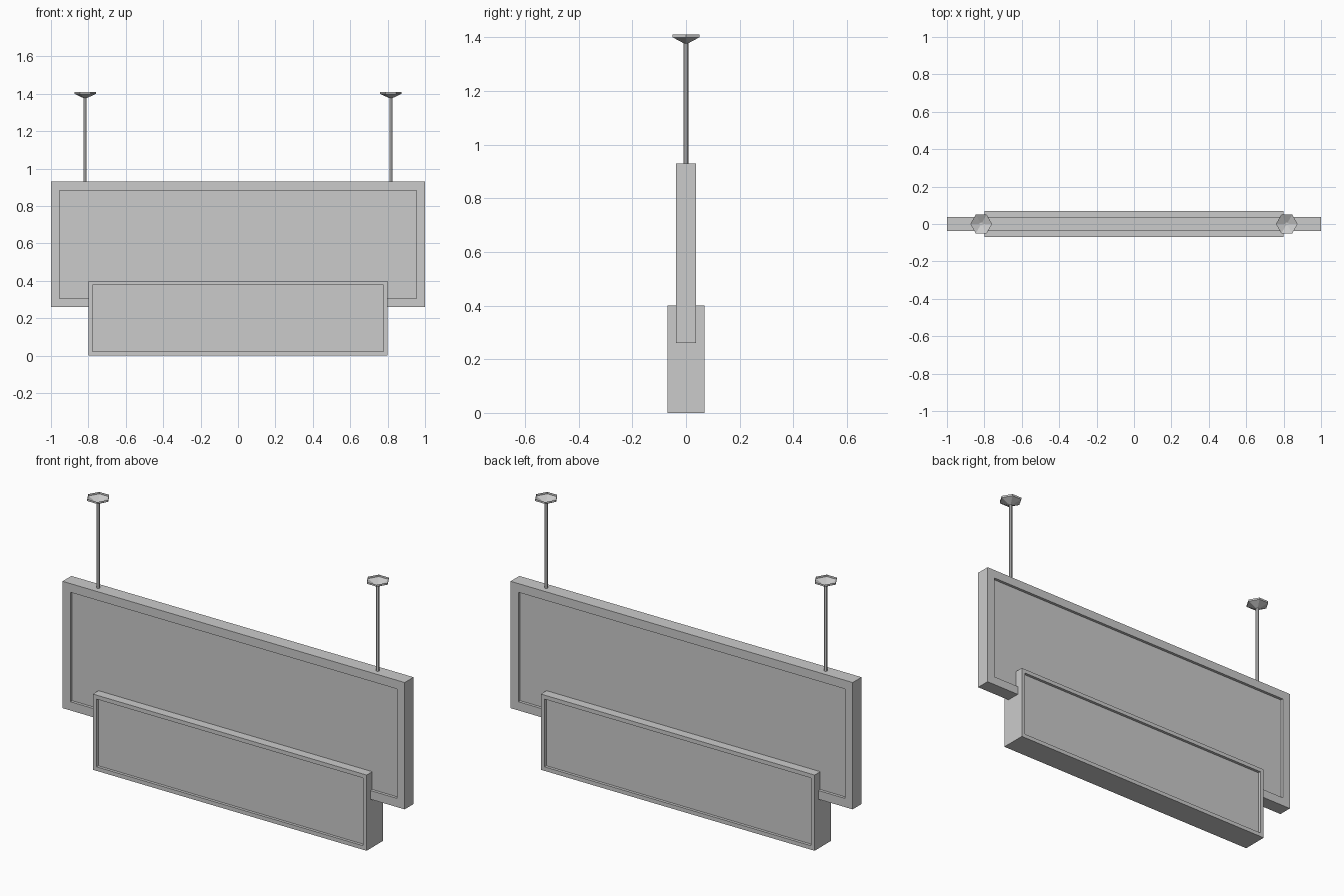
import bpy, bmesh
from math import cos, sin, pi

cube = bpy.data.objects.get("Cube")
if cube:
    bpy.data.objects.remove(cube, do_unlink=True)

grey = bpy.data.materials.new("plain grey")
grey.use_nodes = True
colour = (0.6, 0.6, 0.6, 1)
grey.diffuse_color = colour
grey.node_tree.nodes["Principled BSDF"].inputs["Base Color"].default_value = colour


def finish(bm, name):
    mesh = bpy.data.meshes.new(name)
    bm.to_mesh(mesh)
    bm.free()
    mesh.materials.append(grey)
    obj = bpy.data.objects.new(name, mesh)
    bpy.context.collection.objects.link(obj)
    return obj


def framed_panel(name, half_x, half_y, z0, z1, border, depth):
    """Box with a recessed face on its front and back."""
    bm = bmesh.new()
    bmesh.ops.create_cube(bm, size=2)
    for v in bm.verts:
        v.co.x *= half_x
        v.co.y *= half_y
        v.co.z = z0 if v.co.z < 0 else z1
    bm.normal_update()
    sides = [f for f in bm.faces if abs(f.normal.y) > 0.9]
    # Flat border first, then push the middle straight in
    bmesh.ops.inset_individual(bm, faces=sides, thickness=border)
    for f in sides:
        inner = bmesh.ops.extrude_discrete_faces(bm, faces=[f])["faces"][0]
        inner.normal_update()
        bmesh.ops.translate(bm, verts=inner.verts, vec=-inner.normal * depth)
    return finish(bm, name)


def hanger(side, x):
    # Hexagonal rod
    bm = bmesh.new()
    bmesh.ops.create_cone(bm, cap_ends=True, segments=6, radius1=0.009,
                          radius2=0.009, depth=0.46)
    rod = finish(bm, side + "_rod")
    rod.location = (x, 0, 1.15)

    # Open hexagonal ceiling cup: cone with a short upright rim
    bm = bmesh.new()
    tip = bm.verts.new((0, 0, 1.373))
    ring = [(0.058 * cos(i * pi / 3), 0.058 * sin(i * pi / 3)) for i in range(6)]
    low = [bm.verts.new((*p, 1.4)) for p in ring]
    top = [bm.verts.new((*p, 1.41)) for p in ring]
    for i in range(6):
        j = (i + 1) % 6
        bm.faces.new((tip, low[j], low[i]))
        bm.faces.new((low[i], low[j], top[j], top[i]))
    cup = finish(bm, side + "_ceiling_cup")
    cup.location.x = x


framed_panel("upper_panel", 1.0, 0.037, 0.26, 0.93, 0.065, 0.015)
framed_panel("lower_panel", 0.8, 0.069, 0, 0.4, 0.03, 0.015)
for side, x in (("left", 0.817), ("right", -0.817)):
    hanger(side, x)
